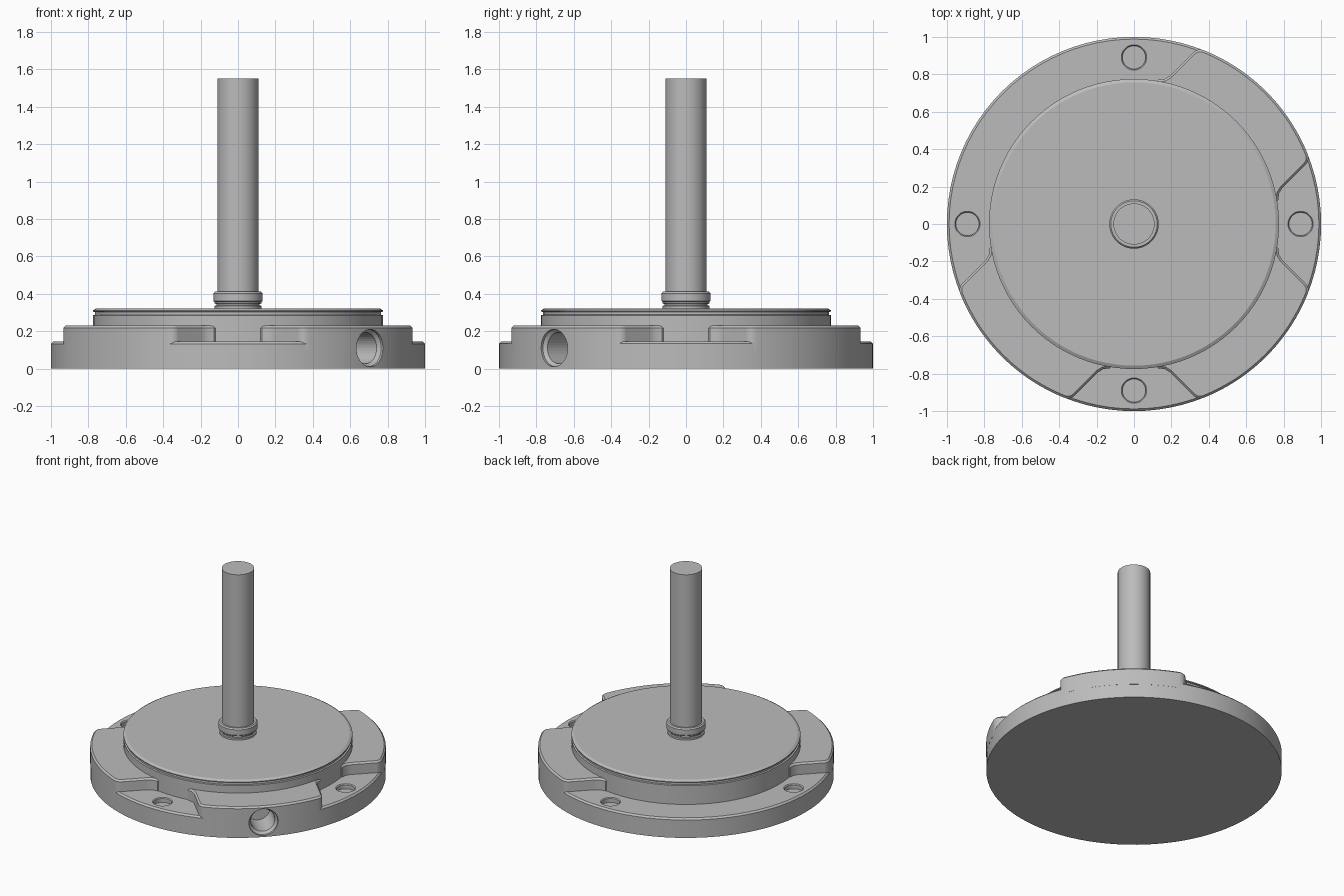
import bpy, bmesh, math
from mathutils import Matrix, Vector

cube = bpy.data.objects.get("Cube")
if cube:
    bpy.data.objects.remove(cube, do_unlink=True)

steel = bpy.data.materials.new("grey_steel")
steel.use_nodes = True
GREY = (0.5, 0.5, 0.5, 1)
steel.diffuse_color = GREY
steel.node_tree.nodes["Principled BSDF"].inputs["Base Color"].default_value = GREY


def finish(name, bm):
    bmesh.ops.recalc_face_normals(bm, faces=bm.faces)
    mesh = bpy.data.meshes.new(name)
    bm.to_mesh(mesh)
    bm.free()
    mesh.materials.append(steel)
    obj = bpy.data.objects.new(name, mesh)
    bpy.context.collection.objects.link(obj)
    return obj


def lathe(name, profile, sides=96, matrix=None):
    """Closed solid of revolution from (radius, height) points."""
    bm = bmesh.new()
    rings = []
    for r, z in profile:
        rings.append([bm.verts.new((r * math.cos(2 * math.pi * i / sides),
                                    r * math.sin(2 * math.pi * i / sides), z))
                      for i in range(sides)])
    for a, b in zip(rings, rings[1:]):
        for i in range(sides):
            j = (i + 1) % sides
            bm.faces.new((a[i], a[j], b[j], b[i]))
    bm.faces.new(rings[0])
    bm.faces.new(rings[-1])
    if matrix:
        bm.transform(matrix)
    return finish(name, bm)


LOW, HIGH = 0.145, 0.23


def pad(name, angle):
    """Raised block with straight parallel sides and a curved outer face."""
    half = 0.424
    end = math.asin(half)
    side = [(0.55, 0.455), (0.635, 0.455), (0.665, 0.432), (0.70, half)]
    arc = [(1.0005 * math.cos(t), 1.0005 * math.sin(t))
           for t in (end * (1 - i / 10) for i in range(21))]
    outline = side + arc + [(x, -y) for x, y in reversed(side)]
    bm = bmesh.new()
    base = bm.faces.new([bm.verts.new((x, y, 0.1)) for x, y in outline])
    top = bmesh.ops.extrude_face_region(bm, geom=[base])["geom"]
    bmesh.ops.translate(bm, vec=(0, 0, HIGH - 0.1),
                        verts=[g for g in top if isinstance(g, bmesh.types.BMVert)])
    bmesh.ops.recalc_face_normals(bm, faces=bm.faces)
    # Round the two outer corners
    corners = [e for e in bm.edges
               if abs(e.verts[0].co.z - e.verts[1].co.z) > 0.05
               and e.verts[0].co.x > 0.85 and abs(e.verts[0].co.y) > half - 0.001]
    bmesh.ops.bevel(bm, geom=corners, offset=0.03, segments=4, profile=0.5,
                    affect='EDGES')
    # Chamfer the top rim
    rim = [e for e in bm.edges if all(v.co.z > HIGH - 0.001 for v in e.verts)]
    bmesh.ops.bevel(bm, geom=rim, offset=0.012, segments=1, affect='EDGES')
    bm.transform(Matrix.Rotation(angle, 4, 'Z'))
    return finish(name, bm)


def cut(target, cutter):
    mod = target.modifiers.new("hole", 'BOOLEAN')
    mod.operation = 'DIFFERENCE'
    mod.solver = 'EXACT'
    mod.object = cutter
    cutter.hide_render = True
    cutter.hide_set(True)


# Main body
base = lathe("base_disc", [(1, 0), (1, LOW - 0.012), (0.988, LOW)])
platform = lathe("upper_platform", [
    (0.775, 0.12), (0.775, 0.285), (0.765, 0.288), (0.765, 0.302),
    (0.775, 0.305), (0.775, 0.312), (0.757, 0.322)])
pads = [pad(n, math.radians(a)) for n, a in
        (("front_left_pad", -45), ("front_right_pad", -135), ("back_left_pad", 45))]

# Shaft and its collar
shaft = lathe("shaft", [(0.11, 0.31), (0.11, 1.55)], 64)
collar = lathe("shaft_collar", [
    (0.125, 0.315), (0.125, 0.335), (0.116, 0.338), (0.116, 0.345), (0.125, 0.348),
    (0.125, 0.356), (0.132, 0.362), (0.132, 0.402), (0.124, 0.411)], 64)

# Shallow bolt holes on the four low ledges
for i in range(4):
    a = i * math.pi / 2
    place = Matrix.Translation((0.89 * math.cos(a), 0.89 * math.sin(a), 0))
    cut(base, lathe(f"bolt_hole_cutter_{i + 1}",
                    [(0.062, LOW - 0.035), (0.062, LOW - 0.006), (0.074, LOW + 0.006)],
                    32, place))

# Side bore with a countersunk mouth through the front left pad
direction = Vector((1, -1, 0)).normalized()
aim = Matrix.Translation((0, 0, 0.11)) @ direction.to_track_quat('Z', 'Y').to_matrix().to_4x4()
bore = lathe("side_bore_cutter",
             [(0.083, 0.78), (0.083, 0.965), (0.1, 0.982), (0.1, 1.1)], 40, aim)
cut(base, bore)
cut(pads[0], bore)

# Smooth the round walls, keep edges sharp
bpy.ops.object.select_all(action='DESELECT')
for obj in [base, platform, shaft, collar] + pads:
    obj.select_set(True)
    bpy.context.view_layer.objects.active = obj
bpy.ops.object.shade_smooth_by_angle(angle=math.radians(25))
